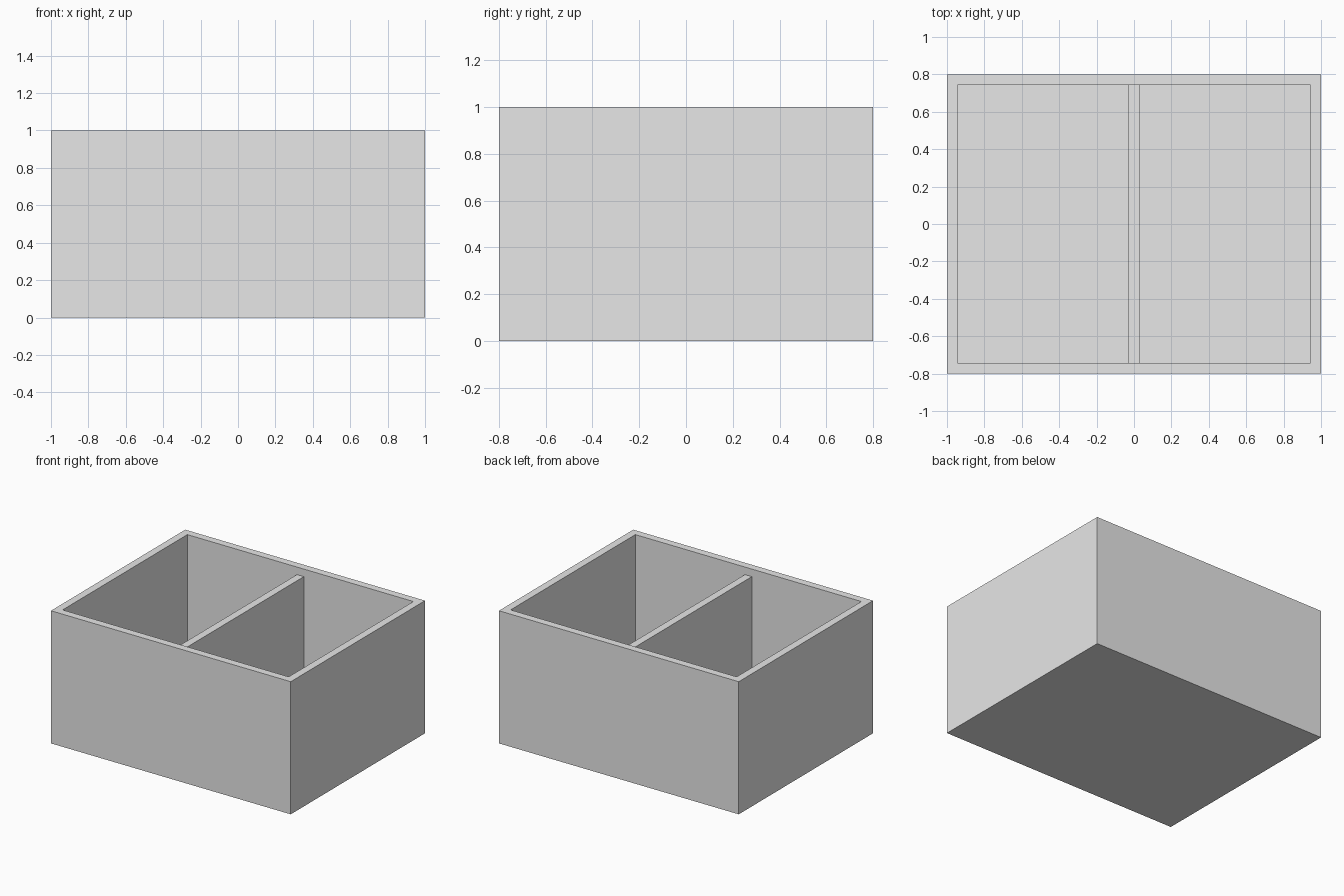
import bpy
import bmesh

WIDTH, DEPTH, HEIGHT = 2.0, 1.6, 1.0
WALL = 2 / 35  # thickness of walls, floor and divider

cube = bpy.data.objects.get("Cube")
if cube:
    bpy.data.objects.remove(cube, do_unlink=True)

grey = bpy.data.materials.new("light_grey")
grey.use_nodes = True
grey.diffuse_color = (0.8, 0.8, 0.8, 1)
grey.node_tree.nodes["Principled BSDF"].inputs["Base Color"].default_value = (0.8, 0.8, 0.8, 1)


def add_box(name, size, base_z):
    """Box centred on x and y, with its underside at base_z."""
    bpy.ops.mesh.primitive_cube_add(size=1, location=(0, 0, base_z + size[2] / 2))
    obj = bpy.context.object
    obj.name = obj.data.name = name
    obj.scale = size
    bpy.ops.object.transform_apply(location=True, rotation=False, scale=True)
    obj.data.materials.append(grey)
    return obj


# Open tray: inset the top face for the rim, then sink it to form the floor
tray = add_box("tray", (WIDTH, DEPTH, HEIGHT), 0)
bm = bmesh.new()
bm.from_mesh(tray.data)
top = max(bm.faces, key=lambda f: f.calc_center_median().z)
bmesh.ops.inset_region(bm, faces=[top], thickness=WALL, use_even_offset=True)
sunk = bmesh.ops.extrude_discrete_faces(bm, faces=[top])["faces"][0]
for v in sunk.verts:
    v.co.z = WALL
bm.normal_update()
bm.to_mesh(tray.data)
bm.free()

# Divider: stands on the floor, slightly lower than the rim
add_box("divider", (WALL, DEPTH - 2 * WALL, HEIGHT - 2 * WALL), WALL)
